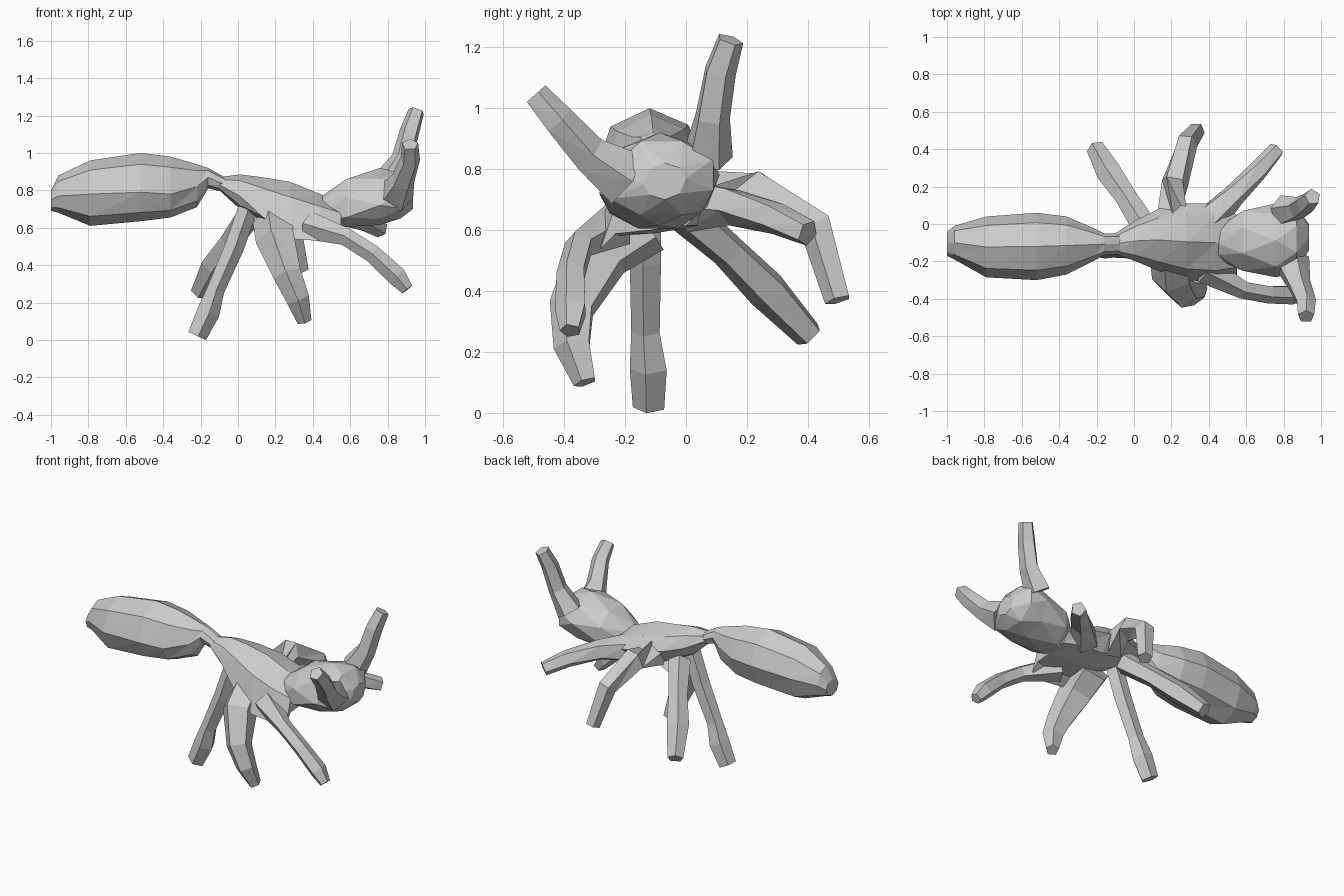
import bpy
import bmesh
from math import sin, cos, pi
from mathutils import Vector


def skin(name, rings):
    """Bridge point rings with triangles, cap both ends, flat shaded."""
    bm = bmesh.new()
    loops = [[bm.verts.new(p) for p in ring] for ring in rings]
    n = len(loops[0])
    for a, b in zip(loops, loops[1:]):
        for i in range(n):
            j = (i + 1) % n
            bm.faces.new((a[i], a[j], b[i]))
            bm.faces.new((a[j], b[j], b[i]))
    bm.faces.new(loops[0])
    bm.faces.new(loops[-1])
    bmesh.ops.recalc_face_normals(bm, faces=bm.faces)
    me = bpy.data.meshes.new(name)
    bm.to_mesh(me)
    bm.free()
    ob = bpy.data.objects.new(name, me)
    bpy.context.collection.objects.link(ob)
    return ob


def body(name, sections, turn=0.0, n=8):
    """Faceted loft along x; turn = 0.5 twists each ring half a step.
    Section = x, ymin, ymax, zmin, zmax, z of -y side, z of +y side."""
    rings = []
    for k, (x, y0, y1, z0, z1, zl, zr) in enumerate(sections):
        angles = [2 * pi * (i + k * turn) / n for i in range(n)]
        cm = max(abs(cos(a)) for a in angles)
        sm = max(abs(sin(a)) for a in angles)
        ring = []
        for a in angles:
            c, s = cos(a) / cm, sin(a) / sm
            side = (zl + zr) / 2 + c * (zr - zl) / 2
            z = side + s * ((z1 - side) if s > 0 else (side - z0))
            ring.append((x, (y0 + y1) / 2 + c * (y1 - y0) / 2, z))
        rings.append(ring)
    return skin(name, rings)


def limb(name, path, n=5):
    """Tapered tube; path point = x, y, z, radius."""
    pts = [Vector(p[:3]) for p in path]
    rings = []
    for i, p in enumerate(pts):
        t = (pts[min(i + 1, len(pts) - 1)] - pts[max(i - 1, 0)]).normalized()
        u = t.cross(Vector((0.3, 1, 0.2))).normalized()
        v = t.cross(u)
        r = path[i][3]
        rings.append([p + r * (cos(2 * pi * k / n) * u + sin(2 * pi * k / n) * v)
                      for k in range(n)])
    return skin(name, rings)


# Abdomen with narrow waist
body("abdomen", [
    (-1.00, -0.17, -0.04, 0.69, 0.80, 0.75, 0.75),
    (-0.96, -0.19, -0.01, 0.68, 0.88, 0.77, 0.78),
    (-0.79, -0.285, 0.04, 0.61, 0.96, 0.78, 0.80),
    (-0.52, -0.30, 0.06, 0.635, 1.00, 0.79, 0.82),
    (-0.36, -0.27, 0.04, 0.655, 0.98, 0.78, 0.82),
    (-0.22, -0.20, -0.02, 0.71, 0.94, 0.82, 0.84),
    (-0.16, -0.165, -0.05, 0.81, 0.92, 0.87, 0.87),
    (-0.07, -0.16, -0.05, 0.79, 0.87, 0.83, 0.83),
])

# Thorax, flaring low on the -y side
body("thorax", [
    (-0.10, -0.16, -0.05, 0.80, 0.87, 0.83, 0.83),
    (0.01, -0.20, 0.02, 0.70, 0.885, 0.77, 0.78),
    (0.13, -0.25, 0.08, 0.64, 0.87, 0.66, 0.75),
    (0.28, -0.30, 0.11, 0.59, 0.845, 0.54, 0.73),
    (0.44, -0.31, 0.11, 0.59, 0.78, 0.53, 0.70),
    (0.55, -0.28, 0.05, 0.60, 0.73, 0.54, 0.67),
])

# Head
body("head", [
    (0.45, -0.19, -0.02, 0.61, 0.77, 0.68, 0.69),
    (0.58, -0.25, 0.07, 0.605, 0.86, 0.69, 0.73),
    (0.76, -0.285, 0.11, 0.615, 0.92, 0.72, 0.78),
    (0.87, -0.25, 0.09, 0.65, 0.89, 0.74, 0.79),
    (0.935, -0.14, 0.00, 0.70, 0.82, 0.75, 0.77),
], turn=0.5)

# Antennae
limb("left_antenna", [(0.80, 0.07, 0.84, 0.085), (0.88, 0.085, 0.97, 0.06),
                      (0.92, 0.11, 1.12, 0.055), (0.955, 0.145, 1.225, 0.045)])
limb("right_antenna", [(0.84, -0.20, 0.77, 0.10), (0.88, -0.32, 0.85, 0.065),
                       (0.92, -0.42, 0.96, 0.055), (0.92, -0.495, 1.045, 0.045)])

# Legs on the -y side
limb("right_front_leg", [(0.38, -0.24, 0.61, 0.08), (0.58, -0.35, 0.55, 0.05),
                         (0.72, -0.375, 0.46, 0.05), (0.85, -0.375, 0.34, 0.055),
                         (0.905, -0.38, 0.27, 0.035)])
limb("right_middle_leg", [(0.20, -0.14, 0.63, 0.12), (0.205, -0.28, 0.53, 0.11),
                          (0.265, -0.37, 0.35, 0.08), (0.32, -0.37, 0.22, 0.065),
                          (0.355, -0.33, 0.10, 0.04)])
limb("right_rear_leg", [(0.05, -0.13, 0.70, 0.055), (-0.02, -0.13, 0.50, 0.055),
                        (-0.12, -0.13, 0.27, 0.05), (-0.16, -0.12, 0.15, 0.065),
                        (-0.22, -0.12, 0.022, 0.055)])

# Legs on the +y side
limb("left_front_leg", [(0.40, 0.02, 0.68, 0.09), (0.53, 0.15, 0.68, 0.065),
                        (0.67, 0.29, 0.64, 0.055), (0.765, 0.40, 0.59, 0.045)])
limb("left_middle_leg", [(0.20, 0.03, 0.71, 0.09), (0.22, 0.23, 0.73, 0.075),
                         (0.28, 0.43, 0.61, 0.06), (0.335, 0.50, 0.37, 0.045)])
limb("left_rear_leg", [(0.06, -0.02, 0.67, 0.07), (-0.04, 0.14, 0.53, 0.06),
                       (-0.13, 0.27, 0.40, 0.07), (-0.205, 0.405, 0.255, 0.05)])
